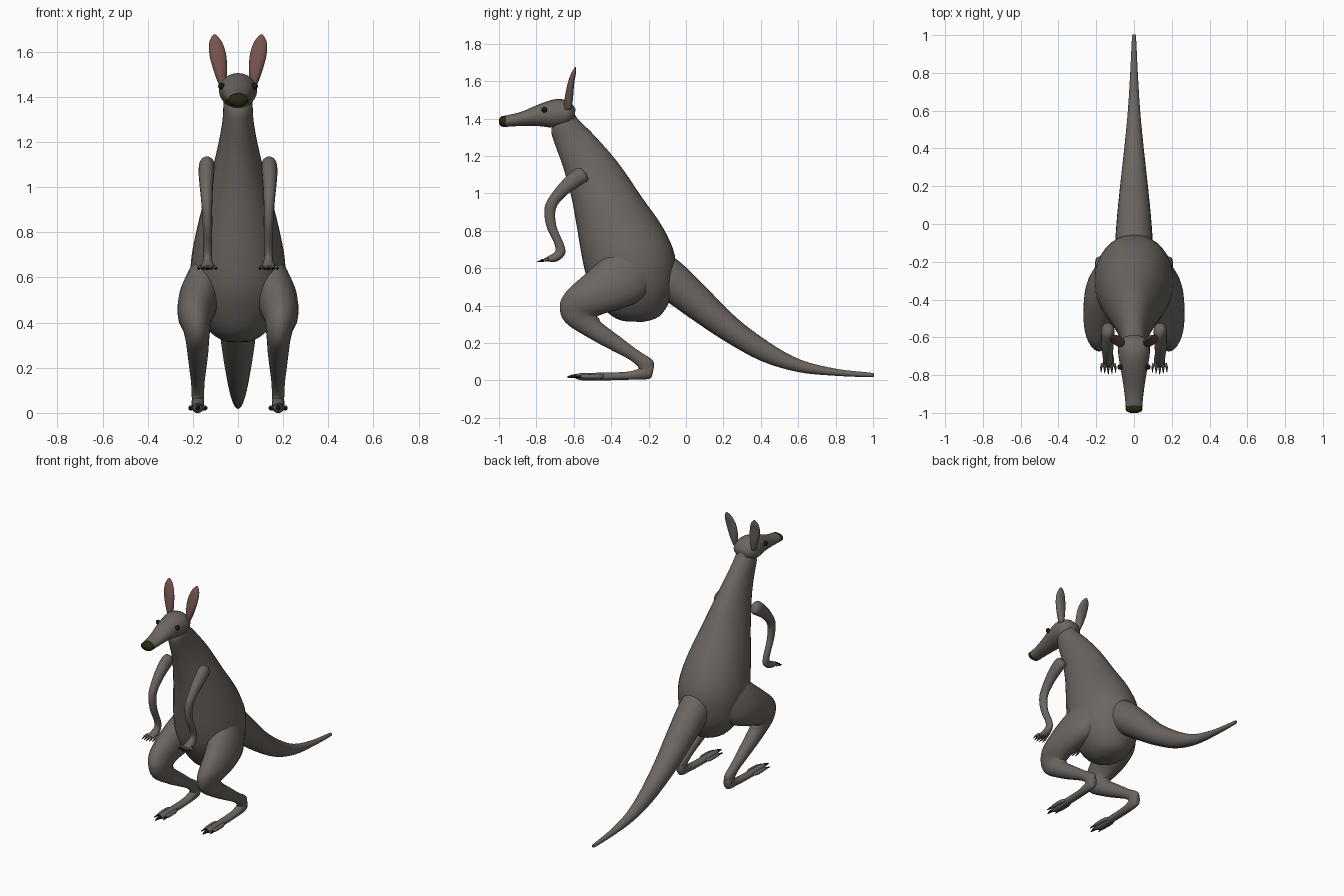
import bpy
import bmesh
import math

starter = bpy.data.objects.get("Cube")
if starter:
    bpy.data.objects.remove(starter, do_unlink=True)


def make_material(name, red, green, blue):
    material = bpy.data.materials.new(name)
    material.use_nodes = True
    colour = (red, green, blue, 1)
    material.diffuse_color = colour
    shader = material.node_tree.nodes["Principled BSDF"]
    shader.inputs["Base Color"].default_value = colour
    shader.inputs["Roughness"].default_value = 0.8
    return material


fur = make_material("grey brown fur", 0.15, 0.133, 0.118)
ear_pink = make_material("dusky ear pink", 0.18, 0.085, 0.075)
nose_dark = make_material("dark olive nose", 0.022, 0.021, 0.005)
black = make_material("claw black", 0.01, 0.01, 0.008)


def spline(a, b, c, d, t):
    """Catmull-Rom value between b and c."""
    return b + t * (c - a + t * (2 * a - 5 * b + 4 * c - d + t * (3 * (b - c) + d - a))) / 2


def smooth_rows(rows, steps):
    """Add in-between rows so that the skin flows through every given row."""
    result = []
    last = len(rows) - 1
    for i in range(last):
        quad = (rows[max(i - 1, 0)], rows[i], rows[i + 1], rows[min(i + 2, last)])
        for step in range(steps):
            result.append([spline(*values, step / steps) for values in zip(*quad)])
    result.append(list(rows[-1]))
    return result


def loft(name, rows, materials, side=1, sides=24, steps=4, paint=None):
    """Skin elliptical rings: each row is the two opposite edge points
    (y, z, y, z) in the side plane, the half width and the sideways centre."""
    rows = [tuple(row) + (0,) * (6 - len(row)) for row in rows]
    bm = bmesh.new()
    rings = []
    for y1, z1, y2, z2, width, x in smooth_rows(rows, steps):
        ring = []
        for k in range(sides):
            angle = math.tau * k / sides
            mix = (1 - math.cos(angle)) / 2
            ring.append(bm.verts.new((side * (x + max(width, 0.002) * math.sin(angle)),
                                      y1 + (y2 - y1) * mix, z1 + (z2 - z1) * mix)))
        rings.append(ring)
    for low, high in zip(rings, rings[1:]):
        for k in range(sides):
            n = (k + 1) % sides
            bm.faces.new((low[k], low[n], high[n], high[k]))
    bm.faces.new(rings[0])
    bm.faces.new(rings[-1])
    bmesh.ops.recalc_face_normals(bm, faces=bm.faces)
    bm.normal_update()
    for face in bm.faces:
        face.smooth = True
        if paint and paint(face):
            face.material_index = 1
    mesh = bpy.data.meshes.new(name)
    bm.to_mesh(mesh)
    bm.free()
    for material in materials:
        mesh.materials.append(material)
    part = bpy.data.objects.new(name, mesh)
    bpy.context.collection.objects.link(part)
    return part


def digit(name, points, material, side):
    """Thin round finger, toe or claw through (x, y, z, radius) points."""
    rows = [(y, z - r, y, z + r, r, x) for x, y, z, r in points]
    loft(name, rows, [material], side, sides=10, steps=2)


# Torso and neck, from the head down to the belly
loft("torso", [
    (-.69, 1.42, -.60, 1.44, .055),
    (-.72, 1.34, -.58, 1.40, .064),
    (-.70, 1.26, -.49, 1.31, .07),
    (-.66, 1.15, -.36, 1.16, .095),
    (-.615, .99, -.24, .985, .138),
    (-.585, .83, -.125, .82, .18),
    (-.56, .68, -.06, .67, .208),
    (-.53, .55, -.06, .53, .207),
    (-.48, .45, -.085, .43, .178),
    (-.42, .365, -.14, .345, .12),
    (-.36, .325, -.22, .315, .06),
    (-.31, .315, -.27, .315, .02)], [fur], sides=32)

# Head with a dark nose tip
loft("head", [
    (-1, 1.375, -1, 1.395, .02),
    (-.99, 1.36, -.988, 1.412, .042),
    (-.965, 1.356, -.962, 1.417, .044),
    (-.89, 1.36, -.88, 1.437, .052),
    (-.79, 1.36, -.77, 1.483, .068),
    (-.70, 1.35, -.685, 1.505, .083),
    (-.64, 1.36, -.62, 1.488, .08),
    (-.60, 1.39, -.59, 1.45, .045)], [fur, nose_dark],
    paint=lambda face: face.calc_center_median().y < -.964)

# Long tapering tail that rests on the ground
loft("tail", [
    (-.2, .48, -.12, .68, .10),
    (-.1, .42, -.04, .64, .098),
    (.02, .335, .10, .505, .088),
    (.2, .215, .27, .335, .07),
    (.4, .105, .45, .2, .049),
    (.6, .045, .615, .11, .032),
    (.8, .025, .805, .062, .02),
    (.985, .018, .985, .042, .011),
    (1, .025, 1, .037, .006)], [fur])

leg_rows = [
    (-.33, .74, -.17, .63, .04, .12),
    (-.38, .715, -.17, .54, .075, .13),
    (-.47, .63, -.23, .44, .097, .157),
    (-.56, .55, -.33, .39, .088, .18),
    (-.64, .475, -.43, .36, .074, .19),
    (-.675, .40, -.475, .342, .061, .184),
    (-.645, .31, -.465, .333, .052, .18),
    (-.51, .222, -.45, .307, .046, .178),
    (-.40, .163, -.355, .235, .038, .178),
    (-.30, .11, -.26, .163, .03, .178),
    (-.255, .07, -.18, .11, .028, .178),
    (-.25, .04, -.172, .075, .026, .178)]

foot_rows = [
    (-.18, .03, -.172, .07, .015, .178),
    (-.2, .008, -.19, .095, .027, .178),
    (-.3, .004, -.29, .05, .027, .178),
    (-.45, 0, -.45, .042, .025, .178),
    (-.55, 0, -.55, .04, .022, .178),
    (-.59, .01, -.585, .035, .013, .178)]

arm_rows = [
    (-.56, 1.135, -.53, 1.105, .018, .138),
    (-.595, 1.13, -.525, 1.07, .034, .138),
    (-.655, 1.075, -.58, 1.033, .034, .14),
    (-.71, 1.01, -.645, .985, .029, .14),
    (-.755, .93, -.695, .92, .024, .138),
    (-.748, .83, -.693, .825, .021, .135),
    (-.705, .735, -.65, .72, .019, .135),
    (-.70, .69, -.65, .67, .02, .135),
    (-.735, .665, -.695, .635, .029, .135),
    (-.76, .652, -.75, .638, .028, .136)]

ear_rows = [
    (-.65, 1.45, -.615, 1.45, .013, .07),
    (-.65, 1.5, -.605, 1.5, .027, .076),
    (-.635, 1.58, -.598, 1.585, .037, .089),
    (-.615, 1.64, -.588, 1.645, .028, .099),
    (-.593, 1.675, -.588, 1.675, .006, .104)]

for label, side in (("left", 1), ("right", -1)):
    loft(label + "_leg", leg_rows, [fur], side)
    loft(label + "_foot", foot_rows, [fur], side, sides=16)
    loft(label + "_arm", arm_rows, [fur], side, sides=16)
    loft(label + "_ear", ear_rows, [fur, ear_pink], side,
         paint=lambda face: face.normal.y < -.1)

    # Middle claw, then the two outer toes with their claws
    digit(label + "_middle_claw", [(.178, -.575, .024, .012), (.178, -.61, .022, .009),
                                   (.178, -.635, .018, .003)], black, side)
    for place, offset in (("inner", -.03), ("outer", .03)):
        x = .178 + offset
        digit(f"{label}_{place}_toe", [(x - offset / 3, -.44, .022, .009), (x, -.47, .022, .012),
                                       (x, -.55, .021, .011), (x, -.565, .021, .006)], fur, side)
        digit(f"{label}_{place}_claw", [(x, -.555, .021, .008),
                                        (x + offset / 6, -.6, .017, .003)], black, side)

    # Five spread fingers with claws
    for number in range(-2, 3):
        x = .136 + number * .015
        tip = x + number * .004
        reach = -.775 + abs(number) * .006
        digit(f"{label}_finger_{number + 3}", [(x, -.735, .647, .008), (tip, reach, .641, .007)],
              fur, side)
        digit(f"{label}_finger_claw_{number + 3}", [(tip, reach + .005, .641, .006),
                                                    (tip, reach - .022, .634, .002)], black, side)

    # Eye
    bpy.ops.mesh.primitive_uv_sphere_add(segments=16, ring_count=10, radius=.015,
                                         location=(side * .073, -.757, 1.447))
    eye = bpy.context.object
    eye.name = label + "_eye"
    eye.data.materials.append(black)
    bpy.ops.object.shade_smooth()
